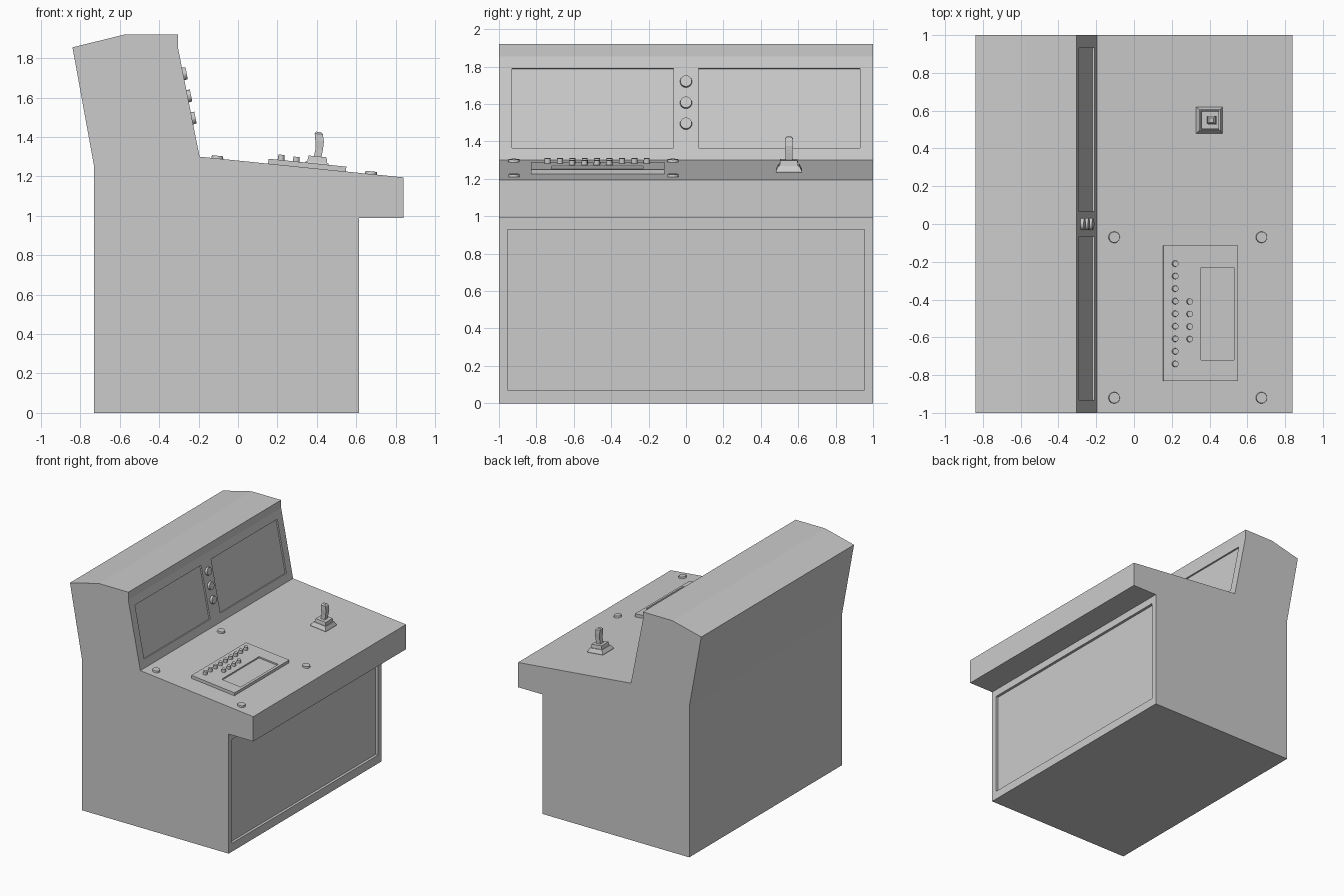
import bpy, bmesh, math
from mathutils import Matrix, Vector

if "Cube" in bpy.data.objects:
    bpy.data.objects.remove(bpy.data.objects["Cube"])

# Tilt of the surfaces about y (0 = facing up, pi/2 = facing +x)
DESK = math.atan2(0.105, 1.035)
SCREEN = math.atan2(0.555, 0.11)
DOOR = math.pi / 2


def desk_z(x):
    return 1.30 - (x + 0.195) * 0.105 / 1.035


def screen_x(z):
    return -0.195 - (z - 1.30) * 0.11 / 0.555


def make(name, bm, tilt=0, loc=(0, 0, 0)):
    bmesh.ops.recalc_face_normals(bm, faces=bm.faces)
    me = bpy.data.meshes.new(name)
    bm.to_mesh(me)
    bm.free()
    ob = bpy.data.objects.new(name, me)
    ob.matrix_world = Matrix.Translation(loc) @ Matrix.Rotation(tilt, 4, 'Y')
    bpy.context.collection.objects.link(ob)
    return ob


def box(name, size, tilt, loc, lift=0):
    bm = bmesh.new()
    bmesh.ops.create_cube(bm, size=1)
    bmesh.ops.scale(bm, vec=size, verts=bm.verts)
    bmesh.ops.translate(bm, vec=(0, 0, lift), verts=bm.verts)
    return make(name, bm, tilt, loc)


def button(name, radius, height, tilt, loc):
    bm = bmesh.new()
    bmesh.ops.create_cone(bm, cap_ends=True, segments=16, radius1=radius,
                          radius2=radius * 0.92, depth=height + 0.004)
    bmesh.ops.translate(bm, vec=(0, 0, height / 2 - 0.002), verts=bm.verts)
    ob = make(name, bm, tilt, loc)
    ob.data.shade_smooth()
    ob.data.set_sharp_from_angle(angle=math.radians(40))
    return ob


def stack(name, rings, loc):
    """Square sections (x centre, z, half width) joined into a solid."""
    bm = bmesh.new()
    loops = [[bm.verts.new((cx + sx * h, sy * h, z)) for sx, sy in
              ((-1, -1), (1, -1), (1, 1), (-1, 1))] for cx, z, h in rings]
    for a, b in zip(loops, loops[1:]):
        for i in range(4):
            bm.faces.new((a[i], a[(i + 1) % 4], b[(i + 1) % 4], b[i]))
    bm.faces.new(loops[0])
    bm.faces.new(loops[-1])
    return make(name, bm, DESK, loc)


def recess(target, name, length, width, depth, tilt, loc):
    cutter = box(name, (length, width, depth * 2), tilt, loc)
    cutter.hide_render = True
    cutter.hide_set(True)
    mod = target.modifiers.new(name, 'BOOLEAN')
    mod.operation = 'DIFFERENCE'
    mod.solver = 'EXACT'
    mod.object = cutter


# Console body: side profile extruded across the width
profile = [(-0.73, 0), (0.615, 0), (0.615, 0.99), (0.84, 0.99), (0.84, 1.195),
           (-0.195, 1.30), (-0.305, 1.855), (-0.305, 1.92), (-0.575, 1.92),
           (-0.84, 1.855), (-0.73, 1.25)]
bm = bmesh.new()
side = bm.faces.new([bm.verts.new((x, -1, z)) for x, z in profile])
ext = bmesh.ops.extrude_face_region(bm, geom=[side])
bmesh.ops.translate(bm, vec=(0, 2, 0),
                    verts=[v for v in ext['geom'] if isinstance(v, bmesh.types.BMVert)])
body = make("console_body", bm)

# Recessed screens and front door panel
for s, side_name in ((-1, "left"), (1, "right")):
    recess(body, f"screen_cutter_{side_name}", 0.433, 0.865, 0.012, SCREEN,
           (screen_x(1.578), s * 0.4985, 1.578))
recess(body, "door_cutter", 0.86, 1.91, 0.022, DOOR, (0.615, 0, 0.5))

# Indicator knobs between the screens
for i, z in enumerate((1.72, 1.607, 1.495)):
    button(f"indicator_knob_{i}", 0.033, 0.018, SCREEN, (screen_x(z), 0, z))

# Large buttons on the desk
for x in (-0.105, 0.675):
    for y in (-0.07, -0.92):
        button("desk_button", 0.031, 0.014, DESK, (x, y, desk_z(x)))

# Keypad plate with recessed display
T = 0.025
plate = box("keypad_plate", (0.397, 0.715, T + 0.004), DESK,
            (0.35, -0.4725, desk_z(0.35)), T / 2 - 0.002)
recess(plate, "display_cutter", 0.176, 0.49, 0.012, DESK,
       (0.442, -0.475, desk_z(0.442) + T))

# Rows of small buttons
for x, count, h in ((0.218, 9, 0.027), (0.295, 4, 0.024)):
    for i in range(count):
        y = -0.475 + (i - 4) * 0.0663 if count == 9 else -0.51 + (i - 1.5) * 0.0663
        button("keypad_button", 0.017, h, DESK, (x, y, desk_z(x) + T))

# Joystick: stepped base and slightly bent grip
origin = (0.398, 0.55, desk_z(0.398))
stack("joystick_base", [(0, -0.004, 0.070), (0, 0.008, 0.070), (0, 0.034, 0.056),
                        (0, 0.034, 0.050), (0, 0.062, 0.046)], origin)
stack("joystick_grip", [(0, 0.058, 0.019), (0.004, 0.10, 0.019), (0.002, 0.14, 0.022),
                        (-0.006, 0.176, 0.021), (-0.008, 0.186, 0.012)], origin)
